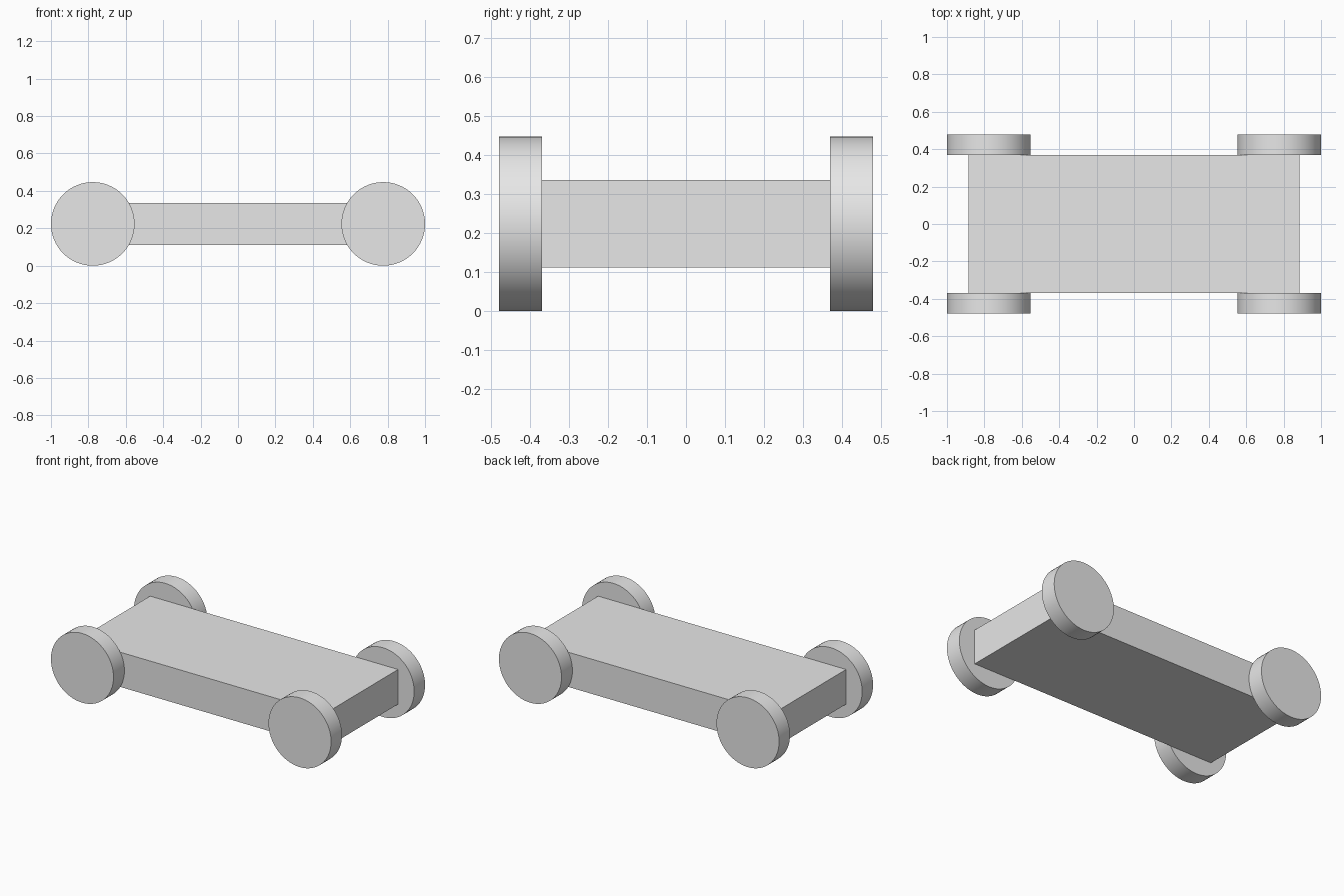
import bpy
import math

cube = bpy.data.objects.get("Cube")
if cube:
    bpy.data.objects.remove(cube, do_unlink=True)

RADIUS = 0.2235
AXLE_X = 1 - RADIUS
BODY_SIZE = (1.77, 0.736, 0.224)
WHEEL_WIDTH = 0.111

grey = bpy.data.materials.new("light grey")
grey.use_nodes = True
grey.diffuse_color = (0.8, 0.8, 0.8, 1)
grey.node_tree.nodes["Principled BSDF"].inputs["Base Color"].default_value = (0.8, 0.8, 0.8, 1)


def finish(name):
    obj = bpy.context.object
    obj.name = name
    obj.data.materials.append(grey)
    return obj


# Flat slab body
bpy.ops.mesh.primitive_cube_add(size=1, location=(0, 0, RADIUS))
body = finish("body")
body.scale = BODY_SIZE
bpy.ops.object.transform_apply(location=False, rotation=False, scale=True)

# Four disc wheels against the long sides
wheel_y = (BODY_SIZE[1] + WHEEL_WIDTH) / 2
for end, sx in (("left", 1), ("right", -1)):
    for side, sy in (("front", -1), ("back", 1)):
        bpy.ops.mesh.primitive_cylinder_add(
            vertices=64, radius=RADIUS, depth=WHEEL_WIDTH,
            location=(sx * AXLE_X, sy * wheel_y, RADIUS),
            rotation=(math.pi / 2, 0, 0))
        finish(f"{side}_{end}_wheel")
        bpy.ops.object.shade_smooth_by_angle(angle=math.radians(30))
